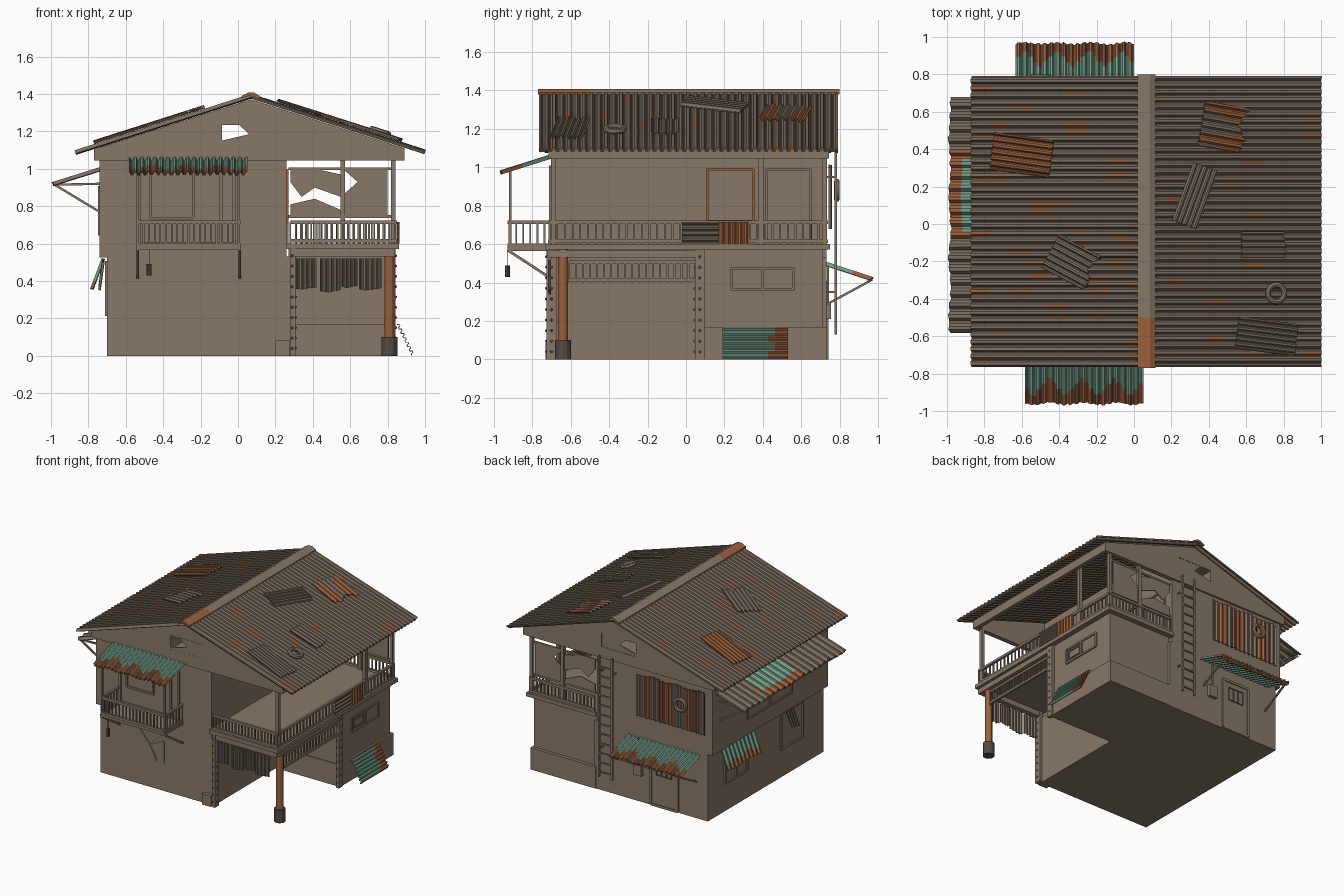
import bpy, bmesh, math, random
from mathutils import Vector as V, Matrix

if "Cube" in bpy.data.objects:
    bpy.data.objects.remove(bpy.data.objects["Cube"])
random.seed(4)

COLS = {"weathered_brown": (.25, .19, .14), "rust_orange": (.34, .12, .045), "faded_teal": (.17, .35, .25),
        "dark_rust": (.19, .085, .045), "dark_iron": (.09, .07, .055), "aged_tin": (.2, .155, .115)}
MATS = []
for n, c in COLS.items():
    m = bpy.data.materials.new(n)
    m.diffuse_color = (*c, 1)
    m.use_nodes = True
    m.node_tree.nodes["Principled BSDF"].inputs["Base Color"].default_value = m.diffuse_color
    MATS.append(m)
BROWN, RUST, TEAL, DRUST, IRON, TIN = range(6)


def finish(name, bm, mat=None):
    if mat is not None:
        bmesh.ops.recalc_face_normals(bm, faces=bm.faces[:])
        for f in bm.faces:
            f.material_index = mat
    me = bpy.data.meshes.new(name)
    bm.to_mesh(me)
    bm.free()
    for m in MATS:
        me.materials.append(m)
    ob = bpy.data.objects.new(name, me)
    bpy.context.collection.objects.link(ob)
    return ob


def box(name, lo, hi, mat=BROWN):
    bm = bmesh.new()
    lo, hi = V(lo), V(hi)
    bmesh.ops.create_cube(bm, size=1, matrix=Matrix.Translation((lo + hi) / 2) @ Matrix.Diagonal((*(hi - lo), 1)))
    return finish(name, bm, mat)


def bars(name, segs, w=.015, mat=BROWN):
    """square bars between pairs of points"""
    bm = bmesh.new()
    for a, b in segs:
        a, b = V(a), V(b)
        d = b - a
        rot = d.to_track_quat('Z', 'Y').to_matrix().to_4x4()
        bmesh.ops.create_cube(bm, size=1, matrix=Matrix.Translation((a + b) / 2) @ rot @ Matrix.Diagonal((w, w, d.length, 1)))
    return finish(name, bm, mat)


def prism(name, pts, y0, y1, mat=BROWN):
    """x-z outline extruded along y"""
    bm = bmesh.new()
    f = bm.faces.new([bm.verts.new((x, y0, z)) for x, z in pts])
    g = bmesh.ops.extrude_face_region(bm, geom=[f])["geom"]
    bmesh.ops.translate(bm, verts=[v for v in g if isinstance(v, bmesh.types.BMVert)], vec=(0, y1 - y0, 0))
    return finish(name, bm, mat)


def cyl(name, x, y, z0, z1, r, mat, n=12):
    bm = bmesh.new()
    bmesh.ops.create_cone(bm, cap_ends=True, segments=n, radius1=r, radius2=r, depth=z1 - z0,
                          matrix=Matrix.Translation((x, y, (z0 + z1) / 2)))
    return finish(name, bm, mat)


def sheet(name, p, u, d, waves, amp=.008, segs=8, paint=lambda a, b: TIN, ragged=0, thick=.005):
    """corrugated sheet: waves across u, ribs running along d"""
    p, u, d = V(p), V(u), V(d)
    nrm = u.cross(d).normalized()
    bm = bmesh.new()
    n = waves * 4
    rows = []
    for i in range(n + 1):
        end = 1 + ragged * (math.sin(i * .31) + random.uniform(-.6, .6))
        h = amp * (0, 1, 1, 0)[i % 4] * 2 - amp
        rows.append([bm.verts.new(p + u * i / n + d * end * j / segs + nrm * h) for j in range(segs + 1)])
    for i in range(n):
        for j in range(segs):
            f = bm.faces.new((rows[i][j], rows[i + 1][j], rows[i + 1][j + 1], rows[i][j + 1]))
            f.material_index = paint((i + .5) / n, (j + .5) / segs)
    ob = finish(name, bm)
    s = ob.modifiers.new("thickness", 'SOLIDIFY')
    s.thickness, s.offset = thick, 0
    return ob


def railing(name, a, b, z0, z1, n):
    a, b = V((*a, 0)), V((*b, 0))
    at = lambda t, z: a.lerp(b, t) + V((0, 0, z))
    bars(name + "_balusters", [(at(i / n, z0), at(i / n, z1)) for i in range(n + 1)], .009)
    bars(name + "_rails", [(at(0, z), at(1, z)) for z in (z0 + .015, z1)], .018)


def frame(name, axis, c, a0, a1, z0, z1, w=.014, mat=BROWN, mid=()):
    """rectangular frame on a wall; axis is the wall normal"""
    P = (lambda a, z: (c, a, z)) if axis == 'x' else (lambda a, z: (a, c, z))
    s = [(P(a, z0), P(a, z1)) for a in (a0, a1, *mid)] + [(P(a0, z), P(a1, z)) for z in (z0, z1)]
    bars(name, s, w, mat)


# walls
box("lower_house", (-.70, -.70, 0), (.28, .73, .53))
box("lower_side_room", (.27, .08, 0), (.82, .71, .575))
box("side_room_plinth", (.27, .07, 0), (.835, .735, .17))
box("corner_block", (.2, -.73, 0), (.275, -.69, .085))
vent = box("vent_cutter", (-.09, -1, 1.13), (.21, 1, 1.24))
vent.hide_render = True
vent.hide_viewport = True
room = prism("upper_room", [(-.74, .525), (.26, .525), (.26, 1.305), (.07, 1.365), (-.74, 1.105)], -.70, .73)
gable = [(-.77, 1.045), (.89, 1.045), (.89, 1.11), (.07, 1.372), (-.77, 1.105)]
for ob in (room, prism("front_gable", gable, -.715, -.68), prism("back_gable", gable, .71, .745)):
    m = ob.modifiers.new("vent", 'BOOLEAN')
    m.object, m.solver = vent, 'EXACT'
for s, y in (("front", -.712), ("back", .738)):
    frame(s + "_vent_frame", 'y', y, -.09, .21, 1.13, 1.24, .01)
    prism(s + "_vent_board", [(-.09, 1.13), (.21, 1.13), (.21, 1.24), (.0, 1.24), (.06, 1.185), (-.09, 1.15)], y - .004, y + .004)
for n, x in (("left", -.755), ("right", .875)):
    box(n + "_eave_beam", (x - .015, -.71, 1.045), (x + .015, .74, 1.11))

# terrace
box("terrace_floor", (.26, -.73, .572), (.86, .75, .602))
railing("terrace_front_rail", (.28, -.71), (.84, -.71), .6, .715, 20)
railing("terrace_side_rail", (.84, -.71), (.84, .73), .6, .715, 36)
railing("terrace_back_rail", (.28, .73), (.84, .73), .6, .715, 18)
bars("terrace_posts", [((.83, y, .6), (.83, y, 1.1)) for y in (-.69, .39, .72)] + [((.56, .72, .6), (.56, .72, 1.06))], .026)
bars("terrace_back_frame", [((.27, .72, z), (.83, .72, z)) for z in (.745, 1.0)], .014)
for i, pts in enumerate([[(.28, 1), (.41, 1), (.55, .97), (.55, .85), (.41, .9), (.34, .85), (.28, .93)],
                         [(.28, .81), (.41, .84), (.55, .78), (.55, .745), (.28, .745)],
                         [(.55, .745), (.80, .745), (.80, 1), (.56, 1), (.64, .93), (.55, .85)]]):
    prism("broken_screen_%d" % i, pts, .716, .724)
sheet("rail_patch_tin", (.855, -.02, .60), (0, 0, .115), (0, .19, 0), 4, .005)
sheet("rail_patch_rust", (.855, .17, .60), (0, .16, 0), (0, 0, .115), 5, .005, paint=lambda a, b: RUST)
for i, (x0, x1, z0) in enumerate([(.31, .42, .36), (.44, .55, .345), (.555, .64, .37), (.65, .77, .355)]):
    sheet("hanging_sheet_%d" % i, (x0, -.71, .52), (x1 - x0, 0, 0), (0, 0, z0 - .52), 4, .005, ragged=.03)
railing("porch_side_lattice", (.82, -.61), (.82, .05), .40, .505, 18)
bars("porch_beams", [((.29, -.70, .55), (.84, -.70, .55)), ((.82, -.70, .55), (.82, .08, .55))], .04)
cyl("porch_post", .81, -.64, .08, .575, .026, RUST)
cyl("porch_post_foot", .81, -.64, 0, .1, .042, IRON)

# riveted steel posts
for n, x, y in (("front", .29, -.70), ("side", .825, .072)):
    box(n + "_steel_post", (x - .013, y - .02, 0), (x + .013, y + .02, .572))
    box(n + "_steel_post_edge", (x - .004, y - .026, 0), (x + .018, y + .026, .572))
    bm = bmesh.new()
    for i in range(10):
        for dx, dy in ((0, -.027), (.018, 0)):
            bmesh.ops.create_icosphere(bm, subdivisions=1, radius=.008,
                                       matrix=Matrix.Translation((x + dx, y + dy, .04 + i * .055)))
    finish(n + "_post_rivets", bm, BROWN)

# roof
streak = {}
def roof_paint(a, b):
    k = (int(a * 80), int(b * 9))
    if k not in streak:
        streak[k] = RUST if random.random() < .045 else TIN
    return streak[k]
for n, s, run in (("left", -1, .94), ("right", 1, .93)):
    streak.clear()
    sheet(n + "_roof", (.07, -.76, 1.388), (0, 1.55, 0), (s * run, 0, -.32 * run), 40, .008, 18, roof_paint, thick=.01)
cap = [(.02, 1.378), (.07, 1.395), (.115, 1.378), (.115, 1.39), (.085, 1.408), (.055, 1.408), (.02, 1.39)]
prism("ridge_cap", cap, -.5, .8)
prism("ridge_cap_rusty_end", cap, -.77, -.5, RUST)

# loose sheets on the roof
def patch(name, cx, cy, sx, sy, ang, waves, paint, ragged=0, along='x'):
    sl = -.32 if cx > .07 else .32
    lift = lambda x, y: V((x, y, sl * x))
    c, s = math.cos(math.radians(ang)), math.sin(math.radians(ang))
    a, b = lift(sx * c, sx * s), lift(-sy * s, sy * c)
    u, d = (b, a) if along == 'x' else (a, b)
    p = V((cx, cy, 1.388 - .32 * abs(cx - .07) + .024)) - u / 2 - d / 2
    sheet(name, p, u, d, waves, .007, 6, paint, ragged)
tin = lambda a, b: TIN
mix = lambda a, b: RUST if math.sin(a * 9) + b * 1.6 > .9 else TIN
patch("roof_patch_rust", -.60, .37, .32, .2, -8, 6, lambda a, b: RUST if .15 < a < .9 else DRUST)
patch("roof_patch_bent", -.34, -.20, .24, .2, -28, 6, tin, .08)
patch("roof_patch_long", .33, .15, .14, .33, -20, 5, tin, 0, 'y')
patch("roof_patch_torn", .47, .52, .22, .24, -10, 6, mix, .08)
patch("roof_patch_small", .69, -.11, .23, .14, 0, 4, tin, .03)
patch("roof_patch_corner", .71, -.60, .32, .17, -7, 6, tin)

# old tyres
def tyre(name, loc, rot, R, r):
    bpy.ops.mesh.primitive_torus_add(location=loc, rotation=rot, major_radius=R, minor_radius=r, major_segments=20, minor_segments=8)
    bpy.context.object.name = name
    bpy.context.object.data.materials.append(MATS[BROWN])
tyre("roof_tyre", (.76, -.37, 1.2), (0, .31, 0), .046, .015)
tyre("wall_tyre", (-.50, .785, .88), (math.pi / 2, 0, 0), .045, .015)

# awnings
edge = lambda a, b: (TEAL if b < .66 + .12 * math.sin(a * 23) else (RUST if math.sin(a * 40) > -.3 else DRUST))
sheet("front_awning", (-.58, -.69, 1.06), (.63, 0, 0), (0, -.27, -.085), 18, .009, 10, edge, .02)
sheet("back_awning", (-.63, .72, .5), (.63, 0, 0), (0, .245, -.08), 18, .009, 10, edge, .02)
sheet("left_awning", (-.73, -.58, 1.0), (0, 1.26, 0), (-.255, 0, -.08), 20, .009, 8,
      lambda a, b: TEAL if .43 < a < .74 and b < .8 else (RUST if .4 < a < .78 else TIN), .02)
bars("left_awning_struts", [((-.74, y, .77), (-.98, y, .915)) for y in (-.56, .04, .64)]
     + [((-.74, y, .92), (-.98, y, .915)) for y in (-.56, .64)] + [((-.97, -.56, .91), (-.97, .64, .91))], .012)
bars("back_awning_struts", [((x, .72, .28), (x, .96, .41)) for x in (-.60, -.035)] + [((-.62, .95, .41), (-.02, .95, .41))], .012)

# front balcony
box("balcony_floor", (-.545, -.93, .565), (.015, -.69, .585))
railing("balcony_front_rail", (-.535, -.92), (.005, -.92), .58, .715, 18)
for n, x in (("left", -.535), ("right", .005)):
    railing("balcony_rail_" + n, (x, -.92), (x, -.70), .58, .715, 6)
bars("balcony_posts", [((x, -.915, .58), (x, -.915, .99)) for x in (-.535, .005)], .014)
bars("balcony_struts", [((x, -.93, .57), (x, -.70, .42)) for x in (-.535, .01)], .014)
cyl("lantern", -.475, -.93, .43, .49, .013, IRON, 8)
bars("lantern_wire", [((-.475, -.93, .48), (-.475, -.93, .57))], .004, IRON)
frame("balcony_door_frame", 'y', -.703, -.53, -.02, .6, 1.0, .018, mid=(-.09,))
frame("balcony_window", 'y', -.705, -.47, -.24, .735, .995, .014)

# lower front window, broken panes
W = [(-.375, .22), (-.145, .22), (-.145, .46), (-.375, .46)]
for i in range(4):
    (ax, az), (bx, bz) = W[i], W[(i + 1) % 4]
    k = .72
    prism("broken_pane_%d" % i, [(ax, az), (ax + (bx - ax) * k, az + (bz - az) * k), (-.27, .335)], -.706, -.699)

# right side openings and leaning sheet
frame("side_vent_window", 'x', .822, .235, .56, .365, .475, .014, mid=(.4,))
frame("side_vent_inner", 'x', .822, .26, .38, .39, .45, .008)
frame("terrace_window_rust", 'x', .263, .11, .35, .72, .99, .014, RUST)
frame("terrace_window_plain", 'x', .263, .42, .65, .6, .99, .012)
sheet("leaning_sheet", (.855, .19, .17), (.08, 0, -.165), (0, .34, 0), 7, .006, 10,
      lambda a, b: TEAL if b < .76 + .06 * math.sin(a * 12) else RUST)

# back wall: boards, door, meter, ladder
board_cols = [TIN, DRUST, RUST, TIN, TIN, RUST, DRUST, TIN, RUST, TIN]
sheet("back_window_boards", (-.69, .75, .68), (.59, 0, 0), (0, 0, .325), 15, .007, 4,
      lambda a, b: board_cols[int(a * 10)], .02)
frame("back_door_frame", 'y', .733, -.44, -.21, .01, .40, .018)
box("back_door", (-.43, .72, .01), (-.22, .736, .39))
frame("back_door_grille", 'y', .738, -.39, -.26, .25, .35, .008, IRON, (-.347, -.303))
box("meter_box", (-.14, .72, .21), (-.07, .755, .30))
bars("meter_pipe", [((-.105, .74, .3), (-.105, .74, .5))], .01)
bars("ladder_rails", [((x, .78, .13), (x, .78, 1.08)) for x in (.095, .205)], .014)
bars("ladder_rungs", [((.095, .78, .17 + i * .075), (.205, .78, .17 + i * .075)) for i in range(12)], .01)
bars("ladder_brackets", [((x, .72, z), (x, .78, z)) for x in (.095, .205) for z in (.35, .95)], .01)

# left wall windows
frame("left_window_back", 'x', -.703, .25, .52, .22, .46, .016, mid=(.385,))
frame("left_window_front", 'x', -.703, -.44, -.17, .22, .50, .016)
frame("left_upper_window", 'x', -.742, -.25, .3, .65, .9, .014, mid=(.02,))
sheet("left_window_hood", (-.72, .18, .52), (0, .41, 0), (-.06, 0, -.16), 9, .007, 8,
      lambda a, b: TEAL if b < .7 + .1 * math.sin(a * 15) else RUST, .02)
sheet("left_loose_board", (-.72, -.30, .5), (0, .09, .02), (-.02, -.05, -.15), 3, .005)
